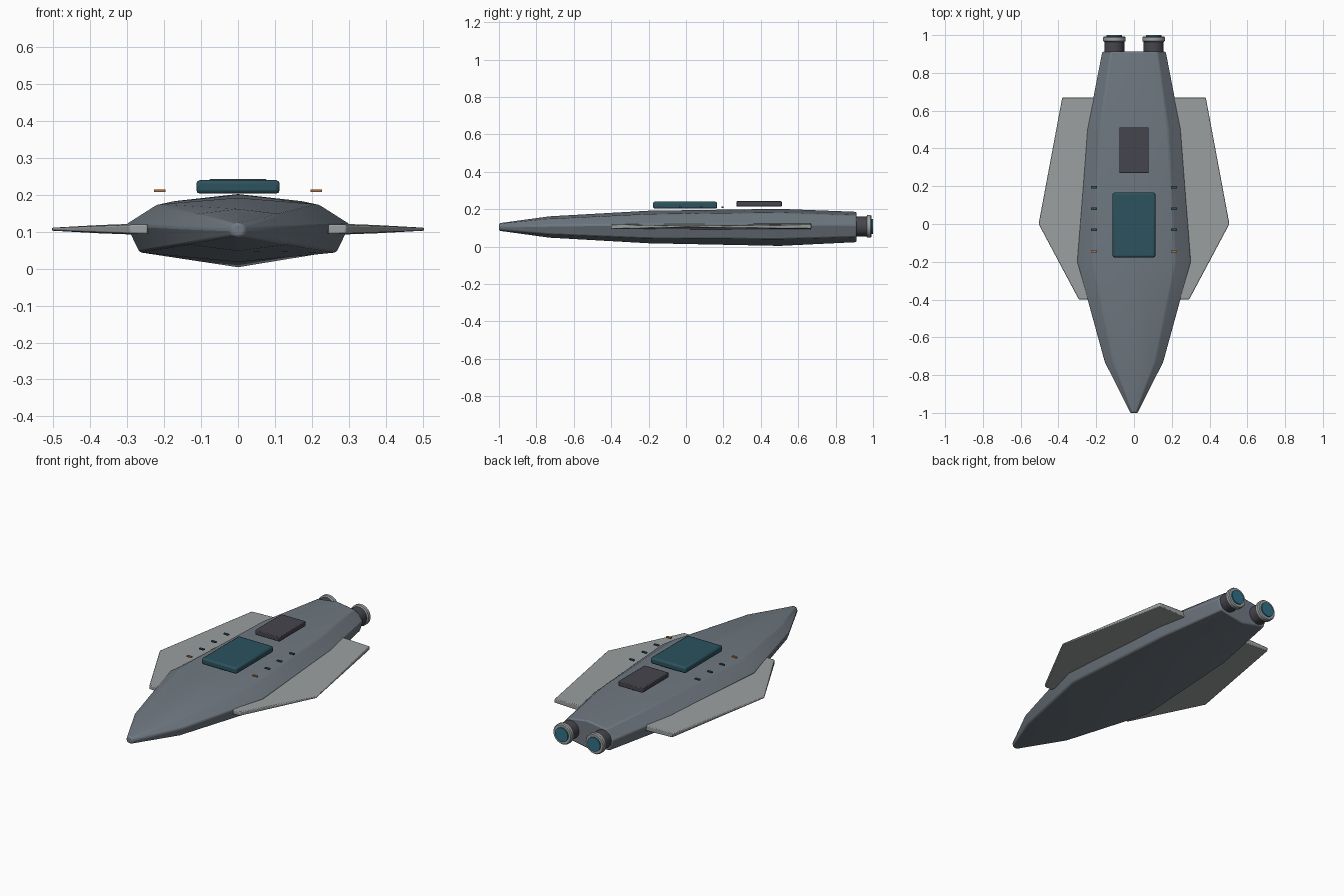
import bpy, bmesh, math
from mathutils import Matrix

if "Cube" in bpy.data.objects:
    bpy.data.objects.remove(bpy.data.objects["Cube"])


def material(name, color):
    m = bpy.data.materials.new(name)
    m.diffuse_color = (*color, 1)
    m.use_nodes = True
    m.node_tree.nodes["Principled BSDF"].inputs["Base Color"].default_value = m.diffuse_color
    return m


HULL = material("hull_grey", (0.16, 0.19, 0.22))
WING = material("wing_grey", (0.33, 0.35, 0.35))
DARK = material("dark_grey", (0.06, 0.06, 0.075))
TEAL = material("teal_glass", (0.025, 0.085, 0.11))
GLOW = material("engine_glow", (0.03, 0.16, 0.24))
RUST = material("orange_light", (0.4, 0.16, 0.05))


def finish(name, bm, mat, bevel=0.0, segments=2):
    bmesh.ops.recalc_face_normals(bm, faces=bm.faces)
    mesh = bpy.data.meshes.new(name)
    bm.to_mesh(mesh)
    bm.free()
    ob = bpy.data.objects.new(name, mesh)
    bpy.context.collection.objects.link(ob)
    mesh.materials.append(mat)
    if bevel:
        b = ob.modifiers.new("bevel", 'BEVEL')
        b.width, b.segments = bevel, segments
        b.limit_method, b.angle_limit = 'ANGLE', math.radians(25)
    bpy.ops.object.select_all(action='DESELECT')
    ob.select_set(True)
    bpy.context.view_layer.objects.active = ob
    bpy.ops.object.shade_smooth_by_angle(angle=math.radians(30))
    return ob


def loft(rings):
    bm = bmesh.new()
    rows = [[bm.verts.new(p) for p in r] for r in rings]
    n = len(rows[0])
    for a, b in zip(rows, rows[1:]):
        for i in range(n):
            j = (i + 1) % n
            bm.faces.new((a[i], a[j], b[j], b[i]))
    bm.faces.new(rows[0])
    bm.faces.new(rows[-1])
    return bm


def box(name, lo, hi, mat, bevel=0.0):
    bm = bmesh.new()
    size = [h - l for l, h in zip(lo, hi)]
    mid = [(h + l) / 2 for l, h in zip(lo, hi)]
    bmesh.ops.create_cube(bm, size=1, matrix=Matrix.Translation(mid) @ Matrix.Diagonal((*size, 1)))
    return finish(name, bm, mat, bevel)


def turned(name, x, profile, mat, steps=32):
    # profile of (radius, y) turned about an axis along y
    rings = [[(x + r * math.cos(2 * math.pi * k / steps), y,
               0.108 + r * math.sin(2 * math.pi * k / steps)) for k in range(steps)]
             for r, y in profile]
    return finish(name, loft(rings), mat)


# Faceted hull: y, half width, bottom, lower edge, side, shoulder, top
stations = [(-1.0, 0.020, 0.085, 0.090, 0.108, 0.120, 0.125),
            (-0.73, 0.157, 0.048, 0.066, 0.113, 0.148, 0.162),
            (-0.20, 0.303, 0.018, 0.044, 0.120, 0.174, 0.192),
            (0.50, 0.250, 0.004, 0.040, 0.120, 0.182, 0.202),
            (0.912, 0.170, 0.024, 0.052, 0.115, 0.168, 0.186)]
rings = []
for y, w, bot, low, side, sh, top in stations:
    right = [(0.88 * w, y, low), (w, y, side), (0.72 * w, y, sh)]
    left = [(-x, yy, z) for x, yy, z in reversed(right)]
    rings.append([(0, y, bot)] + right + [(0, y, top)] + left)
finish("hull", loft(rings), HULL, 0.008)

# Wings, thinning towards the outer tip
for s, side in ((-1, "left"), (1, "right")):
    outline = [(0.245, -0.40, 0.013), (0.292, -0.40, 0.012), (0.505, 0.0, 0.004),
               (0.38, 0.67, 0.011), (0.19, 0.67, 0.017), (0.19, 0.0, 0.018)]
    wing = loft([[(s * x, y, 0.107 + k * t) for x, y, t in outline] for k in (-1, 1)])
    finish(side + "_wing", wing, WING, 0.004)

# Canopy and rear hatch
box("canopy", (-0.113, -0.177, 0.203), (0.113, 0.167, 0.240), TEAL, 0.01)
box("rear_hatch", (-0.078, 0.27, 0.214), (0.078, 0.512, 0.243), DARK, 0.004)

# Running lights in two rows
for s, side in ((-1, "left"), (1, "right")):
    for i, y in enumerate((-0.145, -0.031, 0.081, 0.195)):
        box(f"{side}_light_{i + 1}", (s * 0.212 - 0.015, y - 0.006, 0.207),
            (s * 0.212 + 0.015, y + 0.006, 0.214), TEAL if i else RUST)

# Engines
for x, side in ((-0.104, "left"), (0.104, "right")):
    turned(side + "_engine", x, [(0.053, 0.86), (0.053, 0.985)], DARK)
    turned(side + "_nozzle_ring", x,
           [(0.053, 0.964), (0.060, 0.969), (0.060, 0.987), (0.055, 0.993), (0.042, 0.993)], WING)
    turned(side + "_engine_glow", x, [(0.041, 0.97), (0.041, 1.0)], GLOW)
